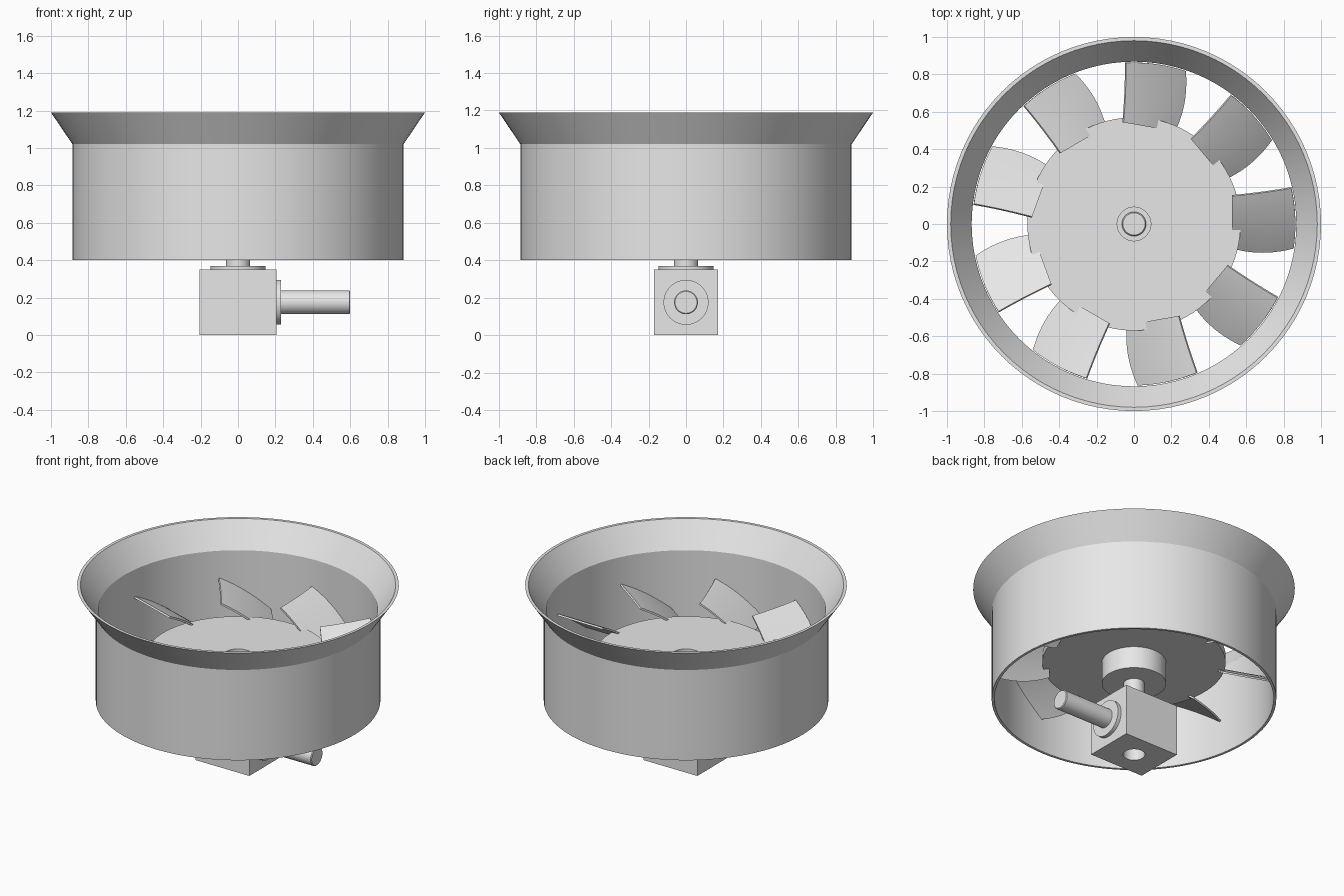
import bpy, bmesh, math
from mathutils import Matrix

if "Cube" in bpy.data.objects:
    bpy.data.objects.remove(bpy.data.objects["Cube"], do_unlink=True)

GREY = (0.8, 0.8, 0.8, 1.0)
metal = bpy.data.materials.new("light grey metal")
metal.use_nodes = True
metal.diffuse_color = GREY
metal.node_tree.nodes["Principled BSDF"].inputs["Base Color"].default_value = GREY


def finish(name, bm, smooth=True):
    """Turn a bmesh into a named, shaded object."""
    bmesh.ops.recalc_face_normals(bm, faces=bm.faces)
    mesh = bpy.data.meshes.new(name)
    bm.to_mesh(mesh)
    bm.free()
    mesh.materials.append(metal)
    obj = bpy.data.objects.new(name, mesh)
    bpy.context.collection.objects.link(obj)
    if smooth:
        bpy.ops.object.select_all(action='DESELECT')
        obj.select_set(True)
        bpy.context.view_layer.objects.active = obj
        bpy.ops.object.shade_smooth_by_angle(angle=math.radians(25))
    return obj


def lathe(name, profile, closed=False, steps=64, matrix=None):
    """Spin an (r, z) profile around the z axis."""
    bm = bmesh.new()
    verts = [bm.verts.new((r, 0, z)) for r, z in profile]
    edges = [bm.edges.new(pair) for pair in zip(verts, verts[1:])]
    if closed:
        edges.append(bm.edges.new((verts[-1], verts[0])))
    bmesh.ops.spin(bm, geom=verts + edges, cent=(0, 0, 0), axis=(0, 0, 1),
                   angle=2 * math.pi, steps=steps, use_merge=True)
    bmesh.ops.remove_doubles(bm, verts=bm.verts, dist=1e-5)
    if matrix:
        bm.transform(matrix)
    return finish(name, bm)


def rod(name, radius, z0, z1, chamfer=0.0, steps=48, matrix=None):
    """Solid cylinder with an optional chamfer at its far end."""
    profile = [(0, z0), (radius, z0), (radius, z1 - chamfer)]
    if chamfer:
        profile.append((radius - chamfer, z1))
    profile.append((0, z1))
    return lathe(name, profile, steps=steps, matrix=matrix)


# Duct with flared mouth
lathe("duct", [(0.885, 0.40), (0.885, 1.02), (1.0, 1.19), (0.98, 1.19),
               (0.868, 1.024), (0.868, 0.40)], closed=True, steps=96)

# Hub disc with lower boss and a counterbore on top
lathe("hub", [(0, 0.51), (0.2, 0.51), (0.2, 0.66), (0.57, 0.66), (0.57, 0.71),
              (0.09, 0.71), (0.09, 0.675), (0, 0.675)], steps=96)

# Vertical drive shaft
rod("fan_shaft", 0.065, 0.30, 0.70, chamfer=0.006)


# Pitched, slightly cambered blade, repeated around the hub
def blade(name, angle):
    nu, nv, root, tip, half = 10, 12, 0.525, 0.863, 0.006
    bm = bmesh.new()
    layers = []
    for side in (half, -half):
        grid = []
        for i in range(nu + 1):
            u = i / nu
            high = 0.152 + 0.03 * u + 0.012 * u * u
            low = -0.128 - 0.09 * u * (1 - u)
            row = []
            for j in range(nv + 1):
                v = j / nv
                y = low + (high - low) * v
                edge = math.sqrt(tip * tip - y * y)
                x = root + (edge - root) * u
                z = 0.712 + 0.64 * y + 0.012 * (1 - (2 * v - 1) ** 2)
                row.append(bm.verts.new((x, y - 0.54 * side, z + 0.84 * side)))
            grid.append(row)
        for i in range(nu):
            for j in range(nv):
                bm.faces.new((grid[i][j], grid[i + 1][j],
                              grid[i + 1][j + 1], grid[i][j + 1]))
        layers.append(grid)
    # Close the rim between the two skins
    bmesh.ops.bridge_loops(bm, edges=[e for e in bm.edges if e.is_boundary])
    bm.transform(Matrix.Rotation(angle, 4, 'Z'))
    return finish(name, bm)


for n in range(9):
    blade(f"blade_{n + 1}", math.radians(40 * n))

# Gearbox housing with a bore in its underside
bm = bmesh.new()
bmesh.ops.create_cube(bm, size=1, matrix=Matrix.Translation((0, 0, 0.175))
                      @ Matrix.Diagonal((0.41, 0.34, 0.35, 1)))
gearbox = finish("gearbox", bm, smooth=False)
cutter = rod("bore_cutter", 0.068, -0.1, 0.10)
cutter.hide_render = True
cut = gearbox.modifiers.new("bore", 'BOOLEAN')
cut.operation = 'DIFFERENCE'
cut.solver = 'EXACT'
cut.object = cutter
bpy.ops.object.select_all(action='DESELECT')
gearbox.select_set(True)
bpy.context.view_layer.objects.active = gearbox
bpy.ops.object.modifier_apply(modifier=cut.name)
bpy.data.objects.remove(cutter, do_unlink=True)
bpy.ops.object.shade_smooth_by_angle(angle=math.radians(25))

# Bearing flanges and the horizontal input shaft
sideways = Matrix.Translation((0, 0, 0.175)) @ Matrix.Rotation(math.pi / 2, 4, 'Y')
rod("top_flange", 0.147, 0.34, 0.37)
rod("side_flange", 0.12, 0.19, 0.23, matrix=sideways)
rod("input_shaft", 0.0635, 0.21, 0.60, chamfer=0.005, matrix=sideways)
